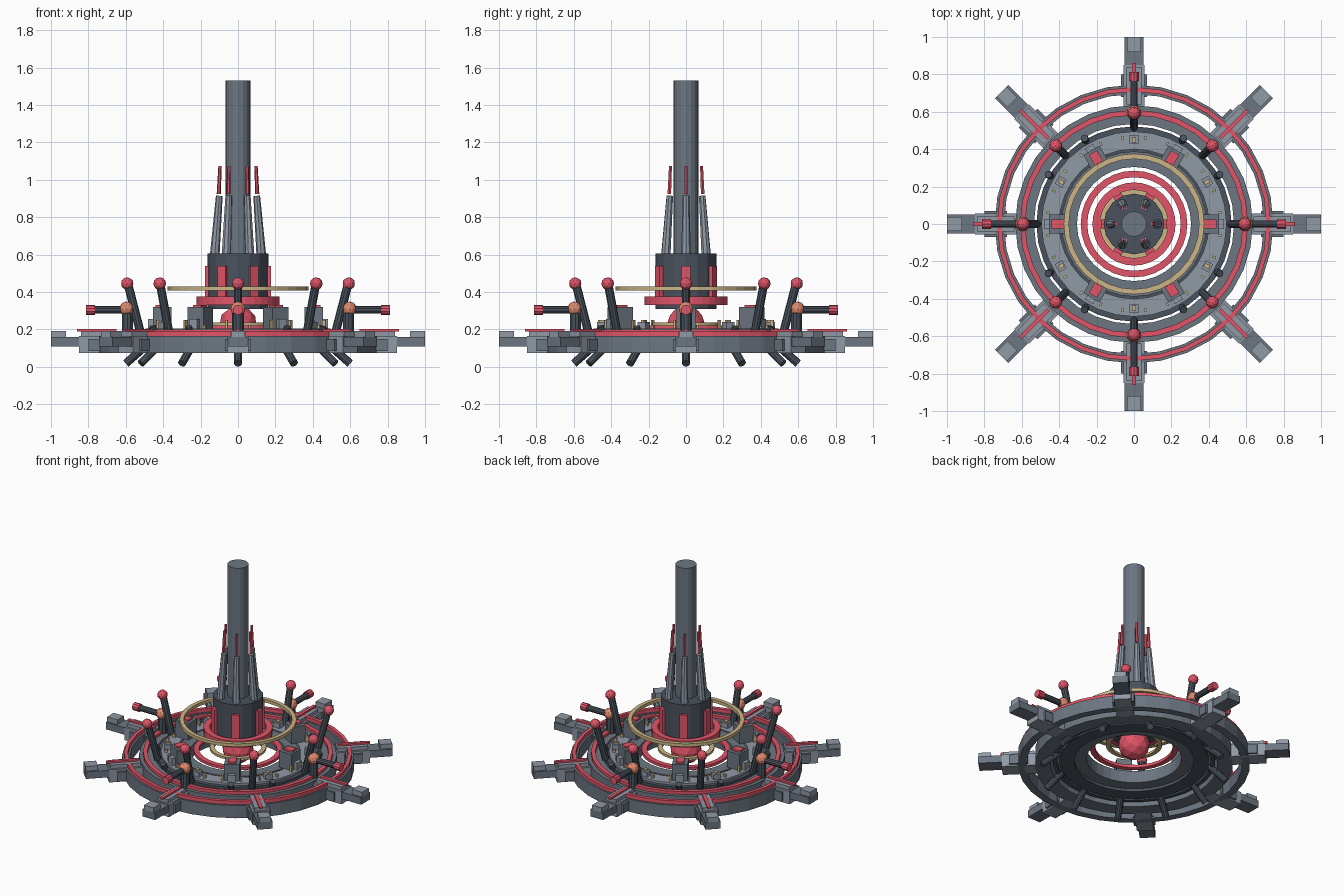
import bpy, bmesh, math
from mathutils import Vector, Matrix

if "Cube" in bpy.data.objects:
    bpy.data.objects.remove(bpy.data.objects["Cube"])


def material(name, rgb):
    m = bpy.data.materials.new(name)
    m.diffuse_color = (*rgb, 1)
    m.use_nodes = True
    m.node_tree.nodes["Principled BSDF"].inputs["Base Color"].default_value = m.diffuse_color
    return m


RED = material("red", (0.75, 0.09, 0.14))
DARK = material("dark_metal", (0.07, 0.085, 0.11))
STEEL = material("steel", (0.15, 0.18, 0.22))
LIGHT = material("light_steel", (0.28, 0.32, 0.38))
GOLD = material("brass", (0.6, 0.47, 0.24))
COPPER = material("copper", (0.75, 0.25, 0.15))


def finish(name, bm, mat):
    bmesh.ops.recalc_face_normals(bm, faces=bm.faces)
    me = bpy.data.meshes.new(name)
    bm.to_mesh(me)
    bm.free()
    me.materials.append(mat)
    ob = bpy.data.objects.new(name, me)
    bpy.context.collection.objects.link(ob)
    return ob


def ring(name, r0, r1, z0, z1, mat, n=32):
    """Flat ring of rectangular section."""
    bm = bmesh.new()
    loops = []
    for i in range(n):
        a = 2 * math.pi * i / n
        loops.append([bm.verts.new((r * math.cos(a), r * math.sin(a), z))
                      for r, z in ((r0, z0), (r1, z0), (r1, z1), (r0, z1))])
    for i in range(n):
        p, q = loops[i], loops[(i + 1) % n]
        for k in range(4):
            bm.faces.new((p[k], q[k], q[(k + 1) % 4], p[(k + 1) % 4]))
    return finish(name, bm, mat)


def spin(deg):
    return Matrix.Rotation(math.radians(deg), 4, 'Z')


def rod(name, a, b, r, mat, r2=None, n=10, turn=0):
    """Cylinder or cone between two points, turned about the centre."""
    a, b = Vector(a), Vector(b)
    d = b - a
    bm = bmesh.new()
    m = Matrix.Translation((a + b) / 2) @ d.to_track_quat('Z', 'Y').to_matrix().to_4x4()
    bmesh.ops.create_cone(bm, cap_ends=True, segments=n, radius1=r,
                          radius2=r if r2 is None else r2, depth=d.length, matrix=spin(turn) @ m)
    return finish(name, bm, mat)


def box(name, r0, r1, w, z0, z1, mat, turn=0, side=0):
    """Box lying radially from r0 to r1, turned about the centre."""
    bm = bmesh.new()
    m = Matrix.Translation(((r0 + r1) / 2, side, (z0 + z1) / 2)) @ Matrix.Diagonal((r1 - r0, w, z1 - z0, 1))
    bmesh.ops.create_cube(bm, size=1, matrix=spin(turn) @ m)
    return finish(name, bm, mat)


def ball(name, p, r, mat, turn=0):
    bm = bmesh.new()
    bmesh.ops.create_icosphere(bm, subdivisions=2, radius=r, matrix=spin(turn) @ Matrix.Translation(p))
    return finish(name, bm, mat)


# Concentric base rings
ring("outer_ring", 0.695, 0.745, 0.075, 0.165, STEEL)
ring("outer_ring_red_trim", 0.708, 0.732, 0.165, 0.19, RED)
ring("middle_ring", 0.535, 0.635, 0.075, 0.18, STEEL)
ring("middle_ring_red_trim", 0.582, 0.61, 0.18, 0.2, RED)
ring("deck_rim", 0.495, 0.522, 0.10, 0.19, DARK)
ring("deck", 0.40, 0.495, 0.12, 0.205, LIGHT)
ring("deck_underside", 0.385, 0.48, 0.10, 0.12, DARK)
ring("inner_ring", 0.305, 0.388, 0.12, 0.205, STEEL)
ring("inner_red_ring", 0.25, 0.285, 0.2, 0.22, RED)
ring("inner_brass_ring", 0.152, 0.182, 0.222, 0.237, GOLD)
ring("floating_brass_ring", 0.348, 0.376, 0.408, 0.43, GOLD)

# Eight outer arms with levers
for i in range(8):
    t = 45 * i
    box("arm_block", 0.62, 0.85, 0.11, 0.075, 0.165, LIGHT, t)
    box("arm_shoulder", 0.68, 0.80, 0.14, 0.085, 0.15, STEEL, t)
    box("arm_top", 0.64, 0.84, 0.08, 0.165, 0.19, LIGHT, t)
    box("arm_red_strip", 0.65, 0.86, 0.022, 0.19, 0.202, RED, t)
    box("arm_tip", 0.85, 1.0, 0.1, 0.11, 0.16, STEEL, t)
    box("arm_tip_cap", 0.92, 1.0, 0.075, 0.16, 0.193, LIGHT, t)
    rod("lever_stem", (0.523, 0, 0.19), (0.585, 0, 0.43), 0.023, DARK, turn=t)
    ball("lever_knob", (0.592, 0, 0.445), 0.034, RED, t)

# Four posts with copper joints and outward handles
for i in range(4):
    t = 90 * i
    rod("handle_post", (0.592, 0, 0.18), (0.592, 0, 0.3), 0.031, DARK, turn=t)
    ball("handle_joint", (0.595, 0, 0.31), 0.04, COPPER, t)
    rod("handle_bar", (0.6, 0, 0.305), (0.77, 0, 0.305), 0.02, DARK, turn=t)
    rod("handle_cap", (0.765, 0, 0.305), (0.812, 0, 0.305), 0.027, RED, turn=t)

# Slanted tubes beneath the rings and low deck switches
for i in range(12):
    t = 30 * i
    rod("under_tube", (0.49, 0, 0.115), (0.6, 0, 0.018), 0.022, DARK, turn=t)
    rod("deck_knob", (0.505, 0, 0.16), (0.53, 0, 0.215), 0.02, DARK, turn=t)
    if i % 2:
        box("deck_switch", 0.43, 0.475, 0.05, 0.205, 0.24, LIGHT, t)
        box("switch_plate", 0.435, 0.465, 0.02, 0.24, 0.25, GOLD, t)

# Brass studs around the deck
for i in range(24):
    box("deck_stud", 0.453, 0.473, 0.012, 0.205, 0.25 if i % 2 else 0.225, GOLD, 15 * i + 7.5)

# Six consoles, column panels, struts and spikes
for i in range(6):
    t = 60 * i
    box("console", 0.355, 0.455, 0.1, 0.2, 0.32, STEEL, t)
    box("console_red_top", 0.375, 0.44, 0.05, 0.32, 0.332, RED, t)
    box("console_side_box", 0.44, 0.48, 0.05, 0.2, 0.255, LIGHT, t)
    box("column_panel", 0.15, 0.177, 0.05, 0.35, 0.54, RED, t)
    rod("column_strut", (0.125, 0, 0.59), (0.1, 0, 0.915), 0.026, LIGHT, 0.018, 8, t)
    rod("strut_spike", (0.103, 0, 0.925), (0.096, 0, 1.075), 0.011, RED, 0.009, 6, t)

# Central column and glowing core
ring("column_red_flange", 0.182, 0.222, 0.33, 0.377, RED)
rod("column_base", (0, 0, 0.31), (0, 0, 0.605), 0.162, DARK, n=16)
rod("column", (0, 0, 0.6), (0, 0, 1.53), 0.068, STEEL, n=16)
for i in range(6):
    box("flange_bracket", 0.14, 0.19, 0.04, 0.335, 0.37, RED, 60 * i)
ball("core", (0, 0, 0.225), 0.103, RED)
